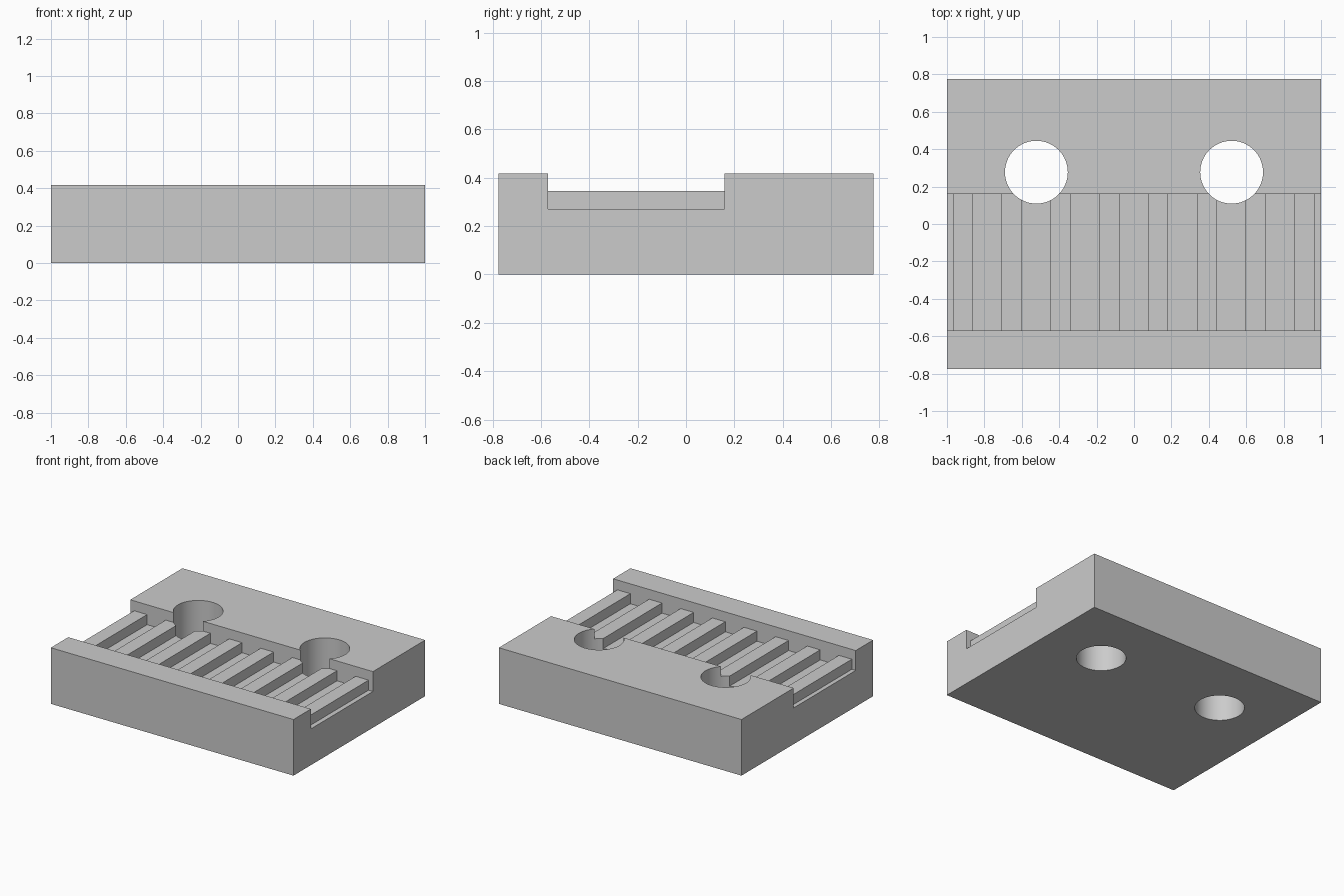
import bpy
import bmesh
from math import radians

cube = bpy.data.objects.get("Cube")
if cube:
    bpy.data.objects.remove(cube, do_unlink=True)

FLOOR, TOOTH_TOP, TOP = 0.27, 0.345, 0.418
FRONT, BACK = -0.775, 0.775
SLOT_FRONT, SLOT_BACK = -0.57, 0.16

grey = bpy.data.materials.new("plain grey")
grey.use_nodes = True
colour = (0.6, 0.6, 0.6, 1)
grey.diffuse_color = colour
grey.node_tree.nodes["Principled BSDF"].inputs["Base Color"].default_value = colour


def extrude_profile(name, points, x0, x1):
    """Extrude a (y, z) outline along x."""
    bm = bmesh.new()
    face = bm.faces.new([bm.verts.new((x0, y, z)) for y, z in points])
    out = bmesh.ops.extrude_face_region(bm, geom=[face])
    verts = [v for v in out["geom"] if isinstance(v, bmesh.types.BMVert)]
    bmesh.ops.translate(bm, verts=verts, vec=(x1 - x0, 0, 0))
    bmesh.ops.recalc_face_normals(bm, faces=bm.faces)
    mesh = bpy.data.meshes.new(name)
    bm.to_mesh(mesh)
    bm.free()
    mesh.materials.append(grey)
    obj = bpy.data.objects.new(name, mesh)
    bpy.context.collection.objects.link(obj)
    return obj


# Block with a slot running across its top
parts = [extrude_profile("clamp_block", [
    (FRONT, 0), (BACK, 0), (BACK, TOP), (SLOT_BACK, TOP), (SLOT_BACK, FLOOR),
    (SLOT_FRONT, FLOOR), (SLOT_FRONT, TOP), (FRONT, TOP)], -1, 1)]

# Row of belt-gripping teeth, sunk slightly into the slot
y0, y1, z0 = SLOT_FRONT - 0.01, SLOT_BACK + 0.01, FLOOR - 0.02
for i in range(8):
    x = -0.968 + 0.2608 * i
    parts.append(extrude_profile(f"tooth_{i + 1}", [
        (y0, z0), (y1, z0), (y1, TOOTH_TOP), (y0, TOOTH_TOP)], x, x + 0.107))

# Two bolt holes through the block and the teeth they meet
cutters = []
for side in (-1, 1):
    bpy.ops.mesh.primitive_cylinder_add(
        vertices=64, radius=0.168, depth=1, location=(0.522 * side, 0.277, 0.2))
    cutter = bpy.context.object
    cutter.name = "hole_cutter"
    cutter.hide_render = True
    cutter.data.materials.append(grey)
    cutters.append(cutter)

for part in parts:
    bpy.ops.object.select_all(action="DESELECT")
    part.select_set(True)
    bpy.context.view_layer.objects.active = part
    for cutter in cutters:
        mod = part.modifiers.new("bolt_hole", "BOOLEAN")
        mod.operation = "DIFFERENCE"
        mod.solver = "EXACT"
        mod.object = cutter
        bpy.ops.object.modifier_apply(modifier=mod.name)
    bpy.ops.object.shade_smooth_by_angle(angle=radians(30))

for cutter in cutters:
    bpy.data.objects.remove(cutter, do_unlink=True)
